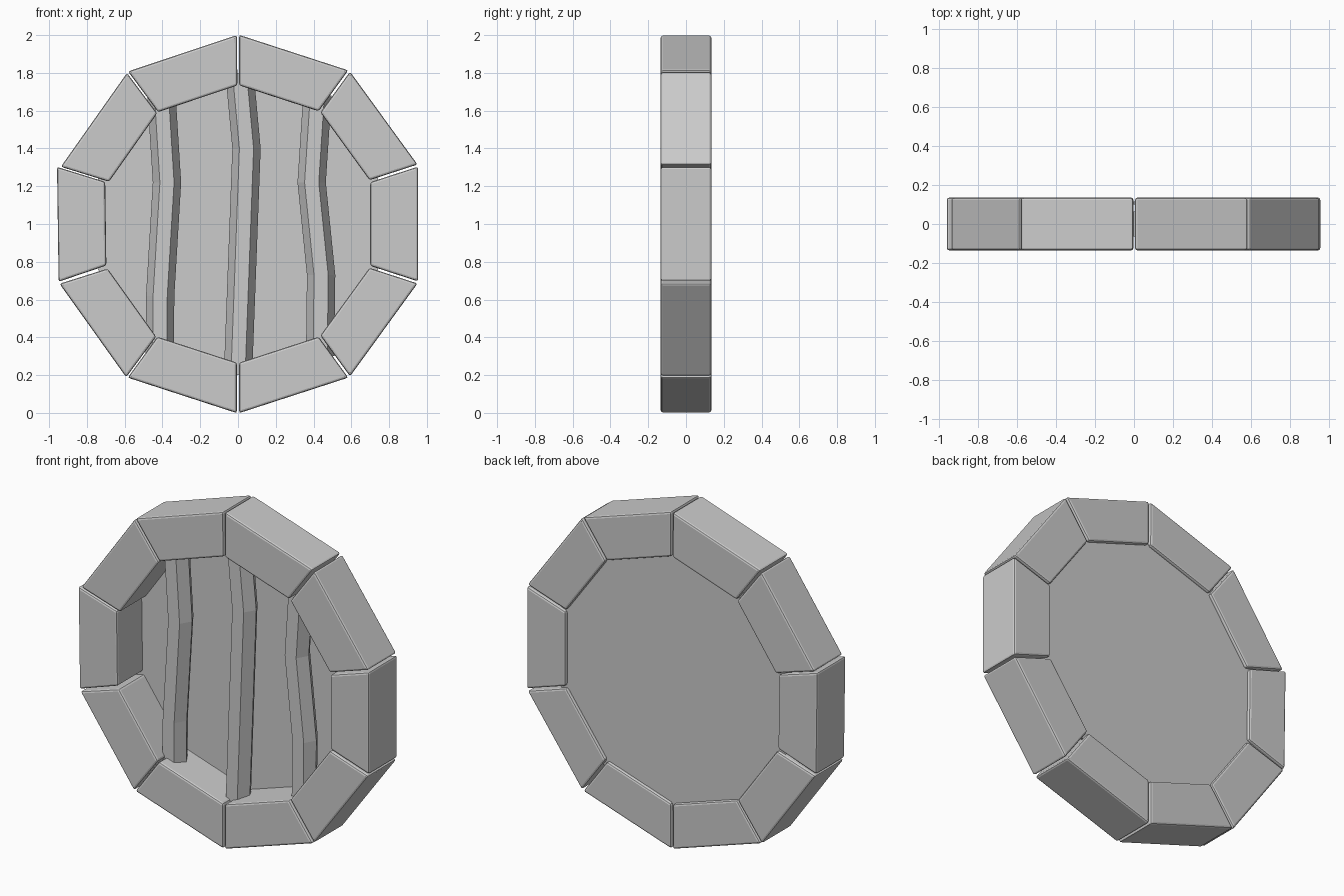
import bpy, bmesh
from math import sin, cos, pi, radians
from mathutils import Vector, Matrix

if "Cube" in bpy.data.objects:
    bpy.data.objects.remove(bpy.data.objects["Cube"])

N = 10
HALF_DEPTH = 0.135
CENTRE = Vector((0, 0, 1))


def finish(name, bm):
    bmesh.ops.recalc_face_normals(bm, faces=bm.faces)
    mesh = bpy.data.meshes.new(name)
    bm.to_mesh(mesh)
    bm.free()
    ob = bpy.data.objects.new(name, mesh)
    bpy.context.collection.objects.link(ob)
    return ob


def prism(bm, outline, y0, y1):
    """Extrude an (x, z) outline between two depths."""
    face = bm.faces.new([bm.verts.new((x, y0, z)) for x, z in outline])
    ext = bmesh.ops.extrude_face_region(bm, geom=[face])
    moved = [v for v in ext["geom"] if isinstance(v, bmesh.types.BMVert)]
    bmesh.ops.translate(bm, verts=moved, vec=(0, y1 - y0, 0))


def ring_block(name, index, shift, tilt):
    # Mitred block pointing along +x, then turned into its place in the ring
    half = pi / N
    gap = 0.006
    outline = []
    for r, sign in ((0.736, -1), (1.003, -1), (1.003, 1), (0.736, 1)):
        outline.append((r * cos(half), sign * (r * sin(half) - gap)))
    bm = bmesh.new()
    prism(bm, outline, -HALF_DEPTH, HALF_DEPTH)
    mid = Vector((0.83, 0, 0))
    wobble = (Matrix.Translation(mid) @ Matrix.Rotation(radians(tilt), 4, 'Y')
              @ Matrix.Translation(-mid))
    place = (Matrix.Translation(CENTRE + Vector((shift[0], 0, shift[1])))
             @ Matrix.Rotation(-2 * pi * index / N, 4, 'Y'))
    bm.transform(place @ wobble)
    ob = finish(name, bm)
    bev = ob.modifiers.new("worn_edges", 'BEVEL')
    bev.width = 0.012
    bev.segments = 2


# Ring of stone blocks; the left ones sit slightly out of true
uneven = {3: ((0.002, -0.003), -0.5), 4: ((0.01, -0.008), -0.8), 5: ((0, 0), -0.8),
          6: ((0.004, -0.004), 0.5)}
for i in range(N):
    shift, tilt = uneven.get(i, ((0, 0), 0))
    ring_block(f"ring_block_{i + 1}", i, shift, tilt)

# Thin back panel
bm = bmesh.new()
prism(bm, [(0.78 * sin(2 * pi * k / N), 1 + 0.78 * cos(2 * pi * k / N)) for k in range(N)],
      0.10, 0.115)
finish("back_panel", bm)


def bent_bar(name, path, radius=0.075):
    # Six-sided bar swept upwards through (x, z) points
    bm = bmesh.new()
    rings = [[bm.verts.new((x + radius * cos(k * pi / 3), radius * sin(k * pi / 3), z))
              for k in range(6)] for x, z in path]
    for a, b in zip(rings, rings[1:]):
        for k in range(6):
            n = (k + 1) % 6
            bm.faces.new((a[k], a[n], b[n], b[k]))
    bm.faces.new(rings[0])
    bm.faces.new(rings[-1])
    finish(name, bm)


# Three crooked bars
bent_bar("left_bar", [(-0.415, 0.3), (-0.412, 0.62), (-0.376, 1.22), (-0.405, 1.68)])
bent_bar("middle_bar", [(0.0, 0.2), (0.045, 1.4), (0.008, 1.8)])
bent_bar("right_bar", [(0.435, 0.3), (0.44, 0.73), (0.39, 1.22), (0.42, 1.68)])
